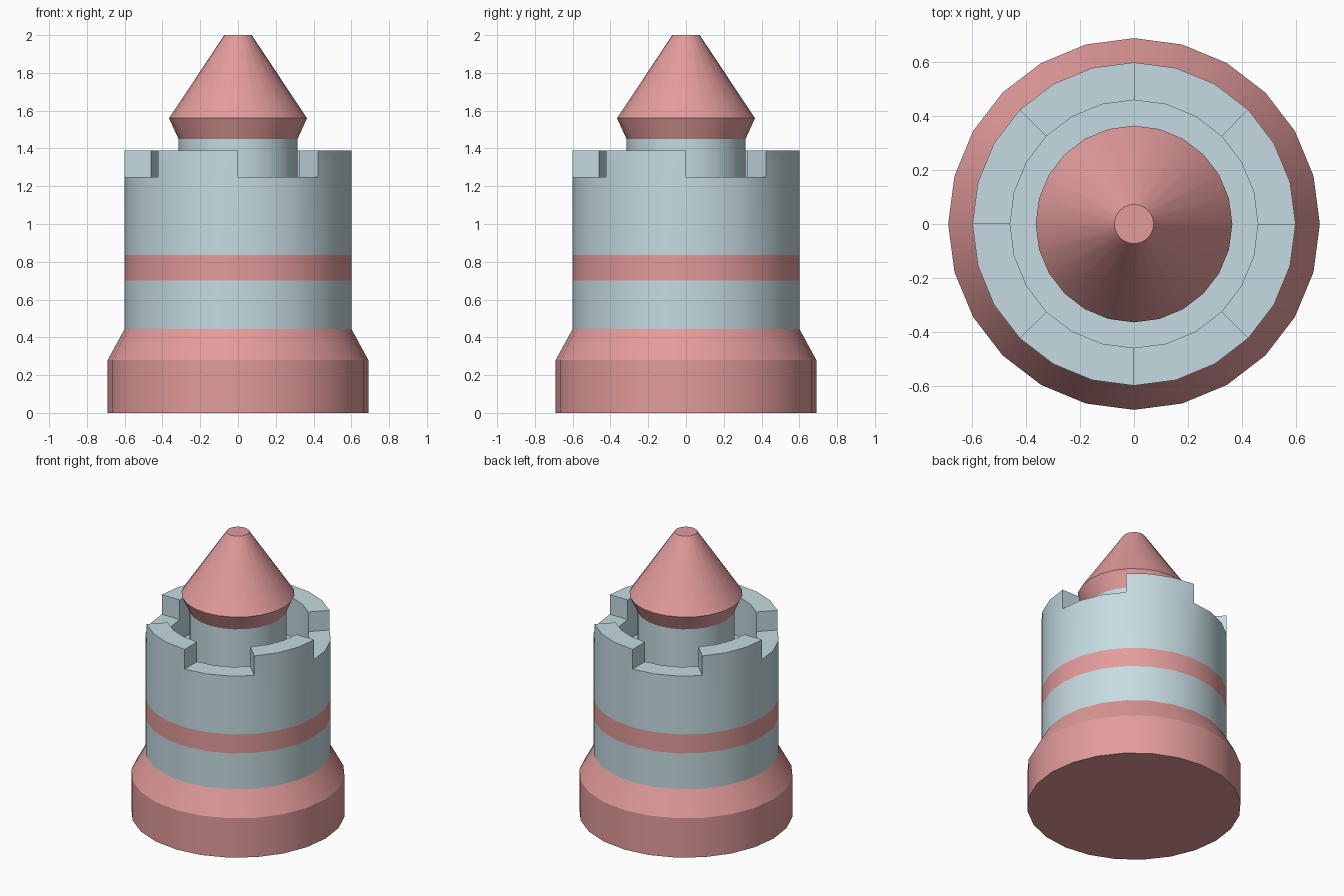
import bpy, bmesh, math

if "Cube" in bpy.data.objects:
    bpy.data.objects.remove(bpy.data.objects["Cube"])

SIDES = 24


def material(name, rgb):
    mat = bpy.data.materials.new(name)
    mat.diffuse_color = (*rgb, 1)
    mat.use_nodes = True
    mat.node_tree.nodes["Principled BSDF"].inputs["Base Color"].default_value = mat.diffuse_color
    return mat


def lathe(name, profile, mat, cap_bottom=False, cap_top=False, raised=None):
    """Spin an (r, z) profile; raised=(profile step, height) lifts alternate 45 degree sectors."""
    bm = bmesh.new()
    rings = []
    for r, z in profile:
        rings.append([bm.verts.new((r * math.cos(math.tau * i / SIDES),
                                    r * math.sin(math.tau * i / SIDES), z))
                      for i in range(SIDES)])
    lifted = []
    for j, (lo, hi) in enumerate(zip(rings, rings[1:])):
        for i in range(SIDES):
            k = (i + 1) % SIDES
            face = bm.faces.new((lo[i], lo[k], hi[k], hi[i]))
            if raised and j == raised[0] and (i // 3) % 2 == 1:
                lifted.append(face)
    if cap_bottom:
        bm.faces.new(rings[0][::-1])
    if cap_top:
        bm.faces.new(rings[-1])
    if lifted:
        geom = bmesh.ops.extrude_face_region(bm, geom=lifted)["geom"]
        bmesh.ops.translate(bm, vec=(0, 0, raised[1]),
                            verts=[g for g in geom if isinstance(g, bmesh.types.BMVert)])
        old = [f for f in lifted if f.is_valid]
        if old:
            bmesh.ops.delete(bm, geom=old, context='FACES_ONLY')
    mesh = bpy.data.meshes.new(name)
    bm.to_mesh(mesh)
    bm.free()
    mesh.materials.append(mat)
    obj = bpy.data.objects.new(name, mesh)
    bpy.context.collection.objects.link(obj)
    bpy.ops.object.select_all(action='DESELECT')
    obj.select_set(True)
    bpy.context.view_layer.objects.active = obj
    bpy.ops.object.shade_smooth_by_angle(angle=math.radians(20))
    return obj


red = material("red", (0.77, 0.33, 0.33))
pale = material("pale_blue", (0.56, 0.71, 0.75))

# Flared foot
lathe("base", [(0.69, 0), (0.69, 0.28), (0.60, 0.445)], red, cap_bottom=True)

# Tower wall with its coloured stripe
lathe("lower_wall", [(0.60, 0.445), (0.60, 0.70)], pale)
lathe("stripe", [(0.60, 0.70), (0.60, 0.835)], red)

# Upper wall, four battlements and the sunken floor
lathe("battlement_wall",
      [(0.60, 0.835), (0.60, 1.25), (0.46, 1.25), (0.46, 1.11), (0.315, 1.11)],
      pale, raised=(1, 0.14))

# Central column and pointed roof
lathe("column", [(0.315, 1.11), (0.315, 1.45)], pale)
lathe("roof", [(0.315, 1.45), (0.365, 1.56), (0.073, 2.0)], red, cap_top=True)
